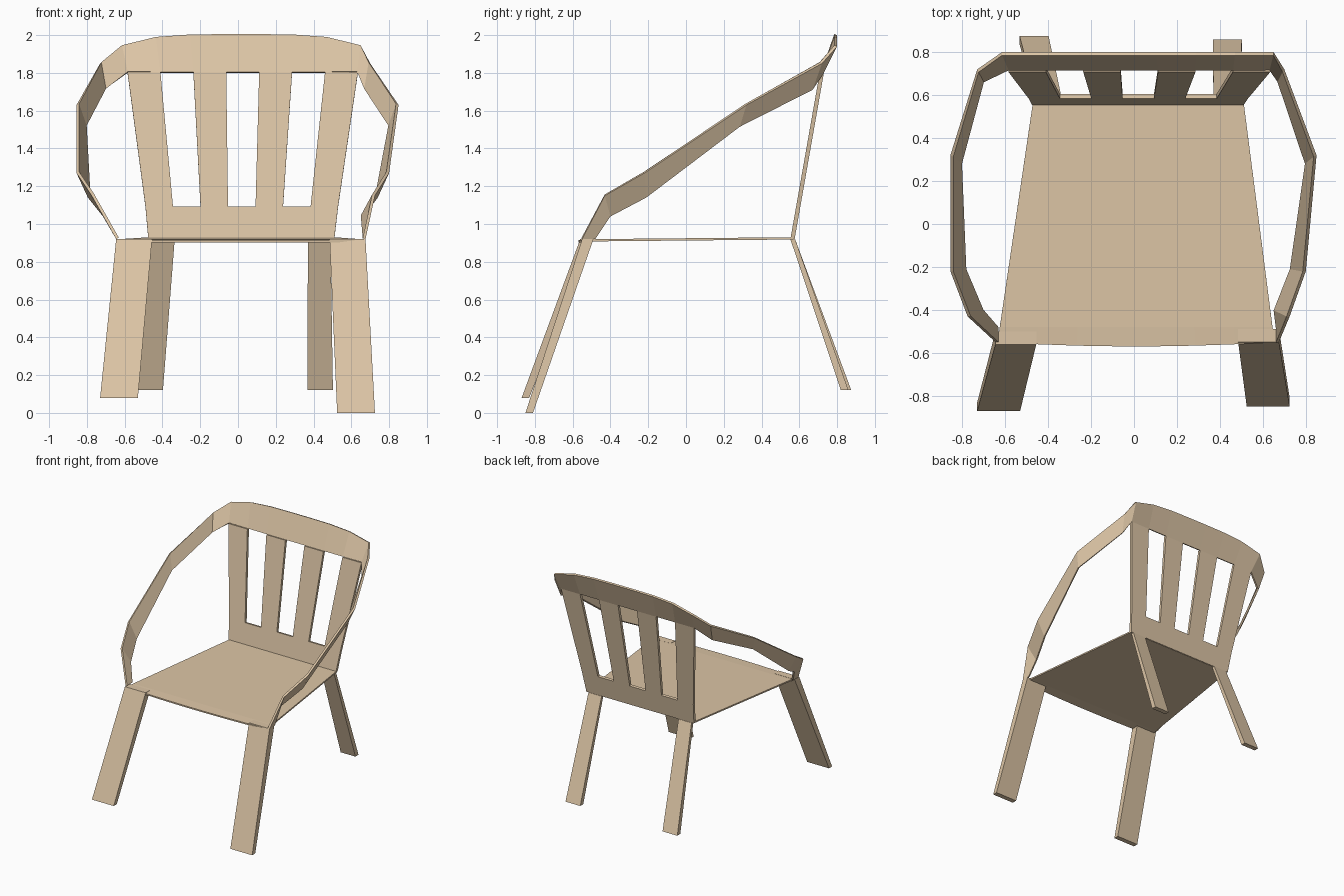
import bpy

cube = bpy.data.objects.get("Cube")
if cube:
    bpy.data.objects.remove(cube, do_unlink=True)

# One pale wood colour throughout
wood = bpy.data.materials.new("pale wood")
wood.use_nodes = True
wood_colour = (0.72, 0.56, 0.38, 1)
wood.diffuse_color = wood_colour
wood_shader = wood.node_tree.nodes["Principled BSDF"]
wood_shader.inputs["Base Color"].default_value = wood_colour
wood_shader.inputs["Roughness"].default_value = 0.8

COLUMNS = 7
SEAT_HEIGHT = 0.92


def make_object(name, verts, faces):
    mesh = bpy.data.meshes.new(name)
    mesh.from_pydata(verts, [], faces)
    mesh.materials.append(wood)
    obj = bpy.data.objects.new(name, mesh)
    bpy.context.collection.objects.link(obj)


def sheet(name, rows, thickness, is_hole=lambda row, column: False):
    """Join rows of points into a sheet and thicken it behind its face."""
    count = len(rows[0])
    faces = []
    for row in range(len(rows) - 1):
        for column in range(count - 1):
            if not is_hole(row, column):
                start = row * count + column
                below = start + count
                faces.append((start, start + 1, below + 1, below))
    make_object(name, [point for row in rows for point in row], faces)
    solid = bpy.data.objects[name].modifiers.new("thickness", "SOLIDIFY")
    solid.thickness = thickness
    solid.offset = -1


def even_row(left, right, y, z, bow=0, crown=0):
    """Evenly spaced points; bow pushes the middle forward, crown drops the ends."""
    points = []
    for column in range(COLUMNS + 1):
        share = column / COLUMNS
        side = share + share - 1
        x = left + (right - left) * share
        points.append((x, y - bow * (1 - side ** 2), z - crown * side ** 4))
    return points


def leg(name, top, foot, top_size, foot_size):
    """Tapered board between two centres; each size is width and depth."""
    verts = []
    for (x, y, z), (width, depth) in ((foot, foot_size), (top, top_size)):
        for across, along in ((-1, -1), (1, -1), (1, 1), (-1, 1)):
            verts.append((x + across * width / 2, y + along * depth / 2, z))
    walls = [(i, (i + 1) % 4, (i + 1) % 4 + 4, i + 4) for i in range(4)]
    make_object(name, verts, [(3, 2, 1, 0), (4, 5, 6, 7)] + walls)


# Front and back legs, splayed outward from the seat
front_sizes = (0.19, 0.06), (0.2, 0.04)
leg("front_right_leg", (-0.55, -0.53, SEAT_HEIGHT), (-0.63, -0.85, 0.08), *front_sizes)
leg("front_left_leg", (0.58, -0.52, SEAT_HEIGHT), (0.625, -0.83, 0), *front_sizes)
back_sizes = (0.12, 0.025), (0.135, 0.04)
leg("back_right_leg", (-0.395, 0.565, SEAT_HEIGHT), (-0.465, 0.855, 0.12), *back_sizes)
leg("back_left_leg", (0.43, 0.565, SEAT_HEIGHT), (0.435, 0.84, 0.12), *back_sizes)

# Seat: a tapered board with a bowed front edge that rolls down slightly
seat_rows = [
    even_row(-0.635, 0.655, -0.55, SEAT_HEIGHT - 0.005, bow=0.02),
    even_row(-0.625, 0.645, -0.48, SEAT_HEIGHT),
    even_row(-0.47, 0.51, 0.57, SEAT_HEIGHT + 0.01),
]
sheet("seat", seat_rows, 0.012)

# Backrest: a flared panel, every second column of its tall row is a slot
panel_top = even_row(-0.585, 0.635, 0.73, 1.8)
panel_rows = [
    panel_top,
    even_row(-0.49, 0.53, 0.605, 1.09),
    even_row(-0.475, 0.51, 0.575, SEAT_HEIGHT),
]
sheet("backrest", panel_rows, 0.022,
      is_hole=lambda row, column: row == 0 and column % 2 == 1)

# Arms: both sides share heights and depths, only their outward swing differs
upper_path = [(-0.55, SEAT_HEIGHT), (-0.43, 1.15), (-0.22, 1.27), (0.32, 1.63), (0.72, 1.85)]
lower_path = [(-0.48, SEAT_HEIGHT), (-0.4, 1.04), (-0.21, 1.14), (0.285, 1.515), (0.67, 1.71)]
lower_inset = [0, 0.06, 0.06, 0.04, 0.02]
right_swing = [0.645, 0.775, 0.855, 0.855, 0.73]
left_swing = [0.675, 0.725, 0.8, 0.85, 0.7]


def arm_edges(swing, side):
    """Upper and lower edges of one arm, from the seat up to the rail."""
    upper = [(side * x, y, z) for x, (y, z) in zip(swing, upper_path)]
    lower = [(side * (x - inset), y, z)
             for x, inset, (y, z) in zip(swing, lower_inset, lower_path)]
    return upper, lower


# Top rail and arms form one continuous bent ribbon
right_upper, right_lower = arm_edges(right_swing, -1)
left_upper, left_lower = arm_edges(left_swing, 1)
rail_top = even_row(-0.615, 0.65, 0.8, 2, crown=0.06)
ribbon_rows = [
    right_upper + rail_top + left_upper[::-1],
    right_lower + panel_top + left_lower[::-1],
]
sheet("arms_and_top_rail", ribbon_rows, 0.016)
